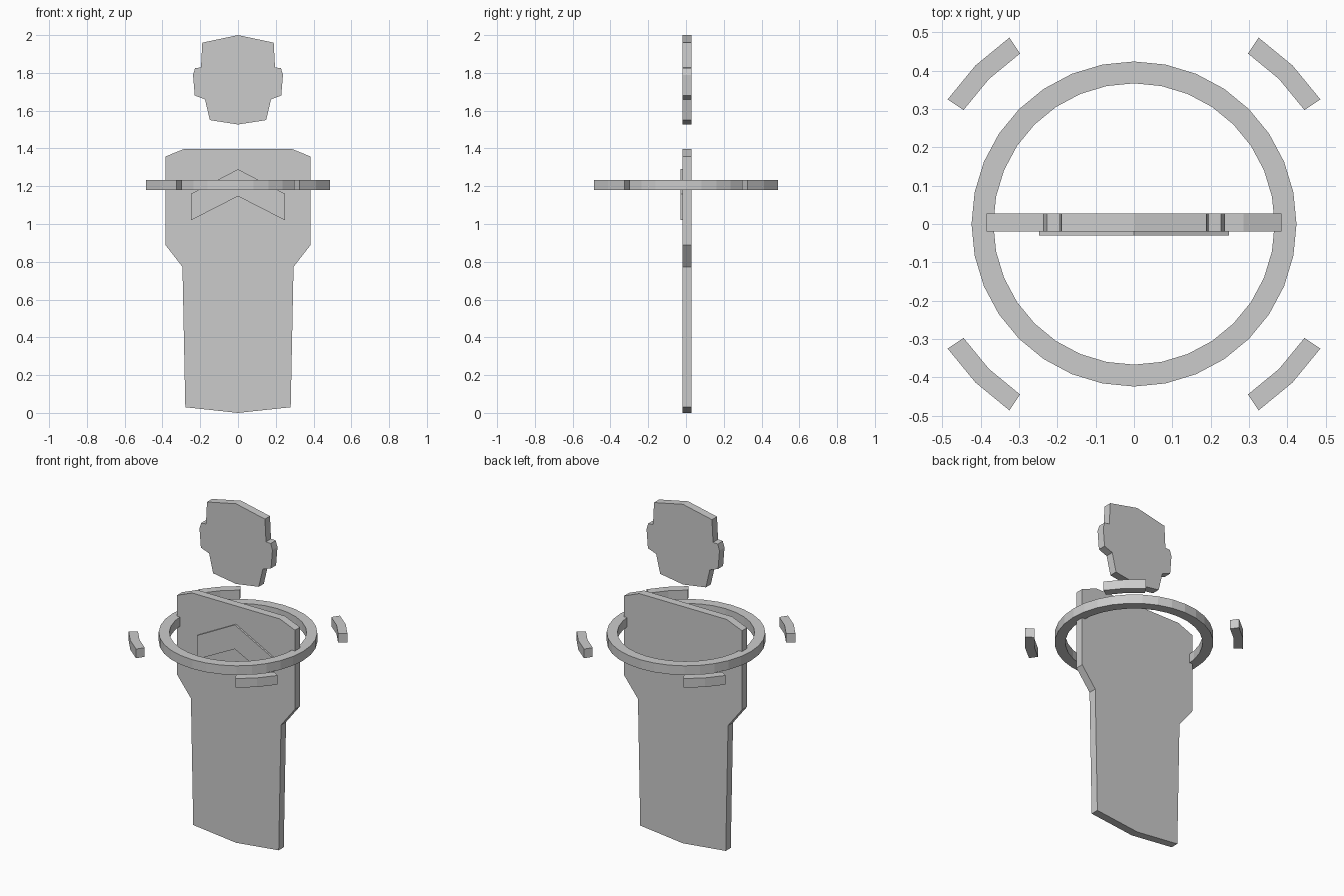
import bpy, bmesh
from math import cos, sin, radians

if "Cube" in bpy.data.objects:
    bpy.data.objects.remove(bpy.data.objects["Cube"])


def extrude_object(name, loops, vec):
    """Extrude flat face outlines along vec into one closed object."""
    bm = bmesh.new()
    cache = {}

    def vert(p):
        key = tuple(round(c, 5) for c in p)
        if key not in cache:
            cache[key] = bm.verts.new(p)
        return cache[key]

    faces = [bm.faces.new([vert(p) for p in loop]) for loop in loops]
    geo = bmesh.ops.extrude_face_region(bm, geom=faces, use_keep_orig=True)["geom"]
    bmesh.ops.translate(bm, vec=vec, verts=[g for g in geo if isinstance(g, bmesh.types.BMVert)])
    bmesh.ops.recalc_face_normals(bm, faces=bm.faces)
    mesh = bpy.data.meshes.new(name)
    bm.to_mesh(mesh)
    bm.free()
    obj = bpy.data.objects.new(name, mesh)
    bpy.context.collection.objects.link(obj)
    return obj


def plate(name, half, y0, y1):
    """Symmetric upright plate from its right-hand outline (x, z)."""
    pts = half + [(-x, z) for x, z in reversed(half) if x > 0]
    extrude_object(name, [[(x, y0, z) for x, z in pts]], (0, y1 - y0, 0))


def arc(name, r0, r1, start, steps, z0=1.18, z1=1.234, step=11.25):
    """Flat band of quads around the z axis."""
    def p(r, i):
        a = radians(start + step * i)
        return (r * cos(a), r * sin(a), z0)
    loops = [[p(r0, i), p(r1, i), p(r1, i + 1), p(r0, i + 1)] for i in range(steps)]
    extrude_object(name, loops, (0, 0, z1 - z0))


# Flat torso and head cut-outs
BACK, FRONT = 0.028, -0.019
plate("torso", [(0, 0), (0.279, 0.03), (0.294, 0.773), (0.385, 0.89),
                (0.385, 1.357), (0.286, 1.397)], FRONT, BACK)
plate("head", [(0, 1.527), (0.149, 1.55), (0.175, 1.66), (0.229, 1.68), (0.238, 1.79),
               (0.227, 1.826), (0.196, 1.828), (0.189, 1.96), (0, 2.0)], FRONT, BACK)

# Chest chevron: outline is closed through its lower and upper apex
chevron = [(0, 1.147), (0.248, 1.02), (0.248, 1.16), (0, 1.29)]
plate("chest_chevron", chevron, -0.03, BACK)

# Ring around the chest and four outer arc markers
arc("ring", 0.367, 0.424, 0, 32)
for i in range(4):
    arc(f"arc_marker_{i + 1}", 0.535, 0.585, 33.75 + 90 * i, 2)
